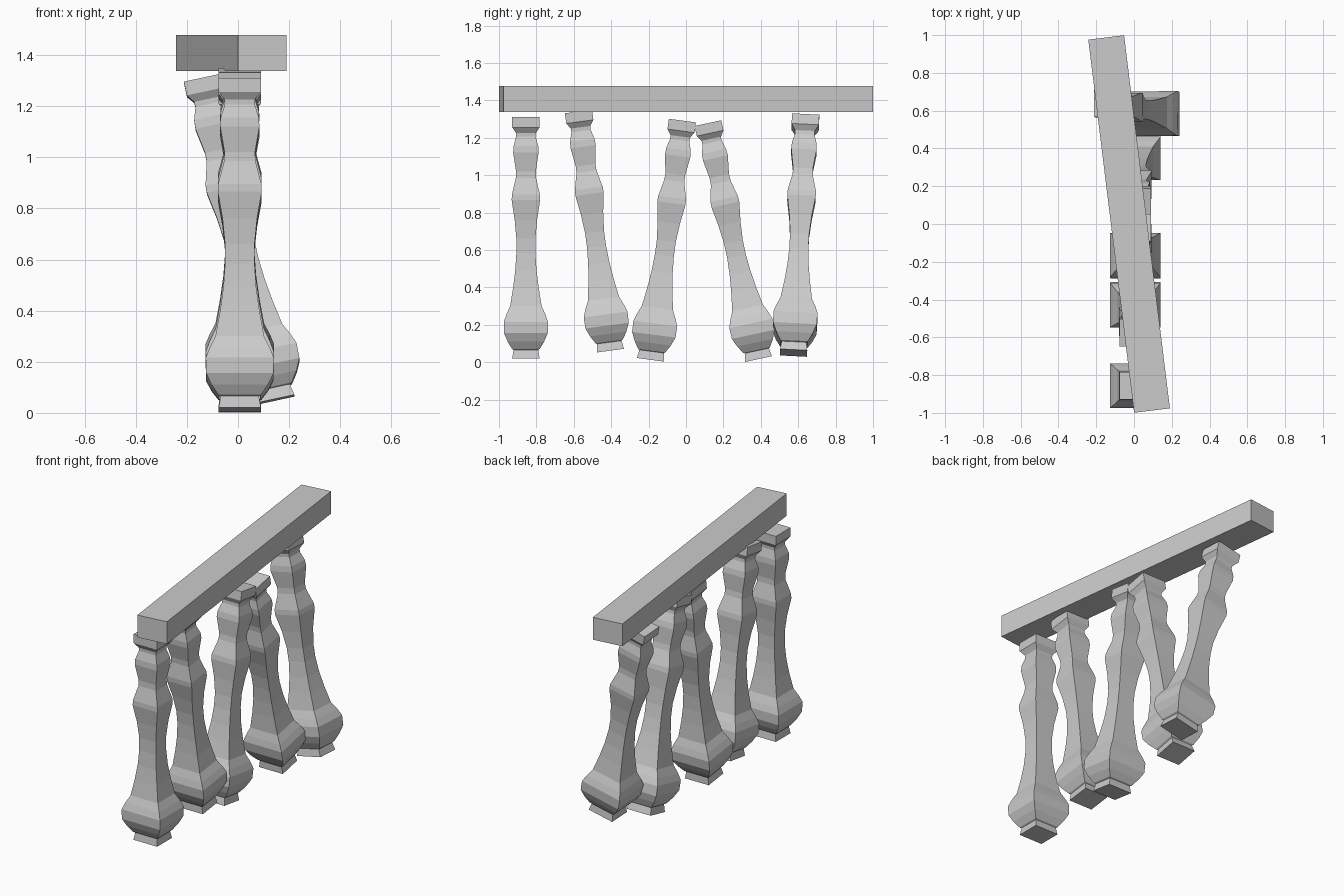
import bpy, bmesh
from math import radians
from mathutils import Vector

if "Cube" in bpy.data.objects:
    bpy.data.objects.remove(bpy.data.objects["Cube"])

# Square baluster profile: (height, half width in y)
PROFILE = [(0, .073), (.045, .066), (.05, .074), (.09, .098), (.135, .117), (.195, .118),
           (.235, .104), (.28, .084), (.38, .068), (.47, .057), (.56, .051), (.64, .051),
           (.74, .060), (.845, .076), (.875, .075), (.965, .054), (1.0, .053),
           (1.10, .068), (1.135, .066), (1.185, .052), (1.205, .053), (1.235, .073), (1.29, .073)]
X_STRETCH = 1.13


def baluster(name, foot, top):
    foot, top = Vector(foot), Vector(top)
    bm = bmesh.new()
    rings = []
    for z, r in PROFILE:
        rings.append([bm.verts.new((sx * r * X_STRETCH, sy * r, z))
                      for sx, sy in ((-1, -1), (1, -1), (1, 1), (-1, 1))])
    for a, b in zip(rings, rings[1:]):
        for i in range(4):
            j = (i + 1) % 4
            bm.faces.new((a[i], a[j], b[j], b[i]))
    bm.faces.new(rings[0][::-1])
    bm.faces.new(rings[-1])
    mesh = bpy.data.meshes.new(name)
    bm.to_mesh(mesh)
    bm.free()
    ob = bpy.data.objects.new(name, mesh)
    bpy.context.collection.objects.link(ob)
    # Lean the baluster from its foot toward its top
    ob.rotation_mode = 'QUATERNION'
    ob.rotation_quaternion = Vector((0, 0, 1)).rotation_difference(top - foot)
    ob.location = foot
    return ob


# Five loose balusters, leaning different ways
X = .007
PLACES = [((X, -.856, .021), (X, -.856, 1.311)),
          ((X, -.404, .062), (X, -.575, 1.340)),
          ((X, -.190, .013), (X, -.019, 1.295)),
          ((X, .388, .017), (X, .118, 1.275)),
          ((.140, .575, .050), (-.132, .640, 1.315))]
for n, (foot, top) in enumerate(PLACES, 1):
    baluster(f"baluster_{n}", foot, top)

# Handrail, turned slightly out of line
bpy.ops.mesh.primitive_cube_add(size=1, location=(-.026, 0, 1.408), rotation=(0, 0, radians(7)))
rail = bpy.context.object
rail.name = "handrail"
rail.scale = (.191, 1.99, .14)
